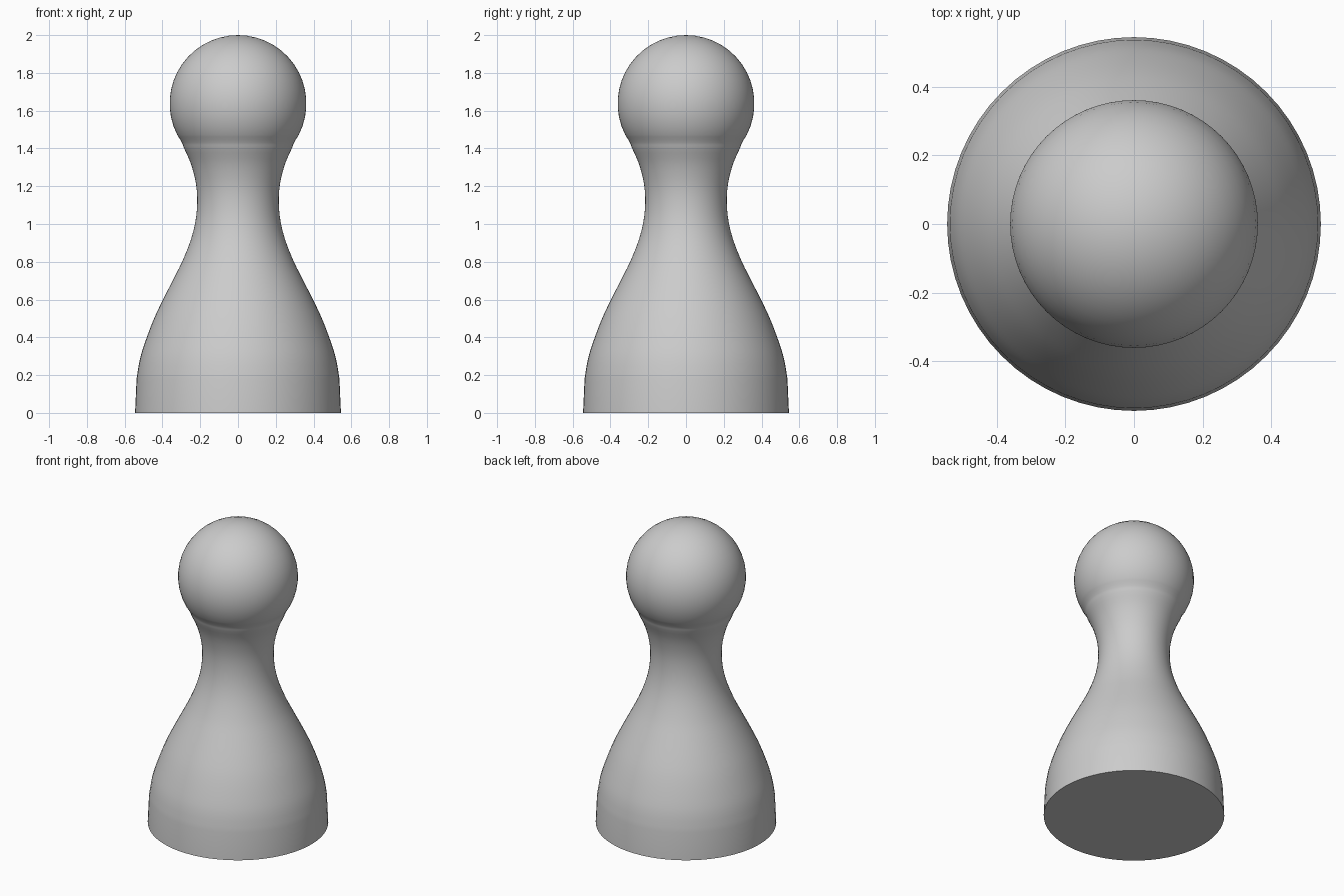
import bpy, bmesh, math
from mathutils import Vector

if "Cube" in bpy.data.objects:
    bpy.data.objects.remove(bpy.data.objects["Cube"])

SEGMENTS = 64
HEAD_R, HEAD_Z = 0.362, 1.638

# body and neck control points (radius, height), from the base band up to the head
body = [(0.537, 0.18), (0.518, 0.29), (0.483, 0.40), (0.442, 0.505), (0.397, 0.60),
        (0.346, 0.70), (0.296, 0.80), (0.252, 0.91), (0.226, 1.01), (0.216, 1.11),
        (0.222, 1.21), (0.248, 1.315), (0.285, 1.40)]

# spherical head, from where it meets the neck to the top
head = []
for i in range(17):
    a = math.radians(-35 + 125 * i / 16)
    head.append((HEAD_R * math.cos(a), HEAD_Z + HEAD_R * math.sin(a)))
head[-1] = (0.0, 2.0)


def smooth_path(pts, steps=3):
    """Catmull-Rom subdivision of a profile."""
    v = [Vector(p) for p in pts]
    out = []
    for i in range(len(v) - 1):
        p0, p1, p2, p3 = v[max(i - 1, 0)], v[i], v[i + 1], v[min(i + 2, len(v) - 1)]
        for s in range(steps):
            t = s / steps
            out.append(0.5 * (2 * p1 + (p2 - p0) * t + (2 * p0 - 5 * p1 + 4 * p2 - p3) * t * t
                              + (3 * p1 - p0 - 3 * p2 + p3) * t ** 3))
    return out + [v[-1]]


# full outline: flat bottom, base band, body, head
profile = [(0.0, 0.0), (0.545, 0.0)] + smooth_path(body + head[:2])[:-1] + head[1:]

bm = bmesh.new()
verts = [bm.verts.new((p[0], 0, p[1])) for p in profile]
edges = [bm.edges.new(pair) for pair in zip(verts, verts[1:])]
bmesh.ops.spin(bm, geom=verts + edges, cent=(0, 0, 0), axis=(0, 0, 1),
               angle=math.tau, steps=SEGMENTS, use_duplicate=False)
bmesh.ops.remove_doubles(bm, verts=bm.verts, dist=1e-4)
bmesh.ops.recalc_face_normals(bm, faces=bm.faces)

mesh = bpy.data.meshes.new("game_pawn")
bm.to_mesh(mesh)
bm.free()
pawn = bpy.data.objects.new("game_pawn", mesh)
bpy.context.collection.objects.link(pawn)

grey = bpy.data.materials.new("light_grey")
grey.diffuse_color = (0.6, 0.6, 0.6, 1)
grey.use_nodes = True
grey.node_tree.nodes["Principled BSDF"].inputs["Base Color"].default_value = grey.diffuse_color
mesh.materials.append(grey)

bpy.context.view_layer.objects.active = pawn
pawn.select_set(True)
bpy.ops.object.shade_smooth_by_angle(angle=math.radians(40))
